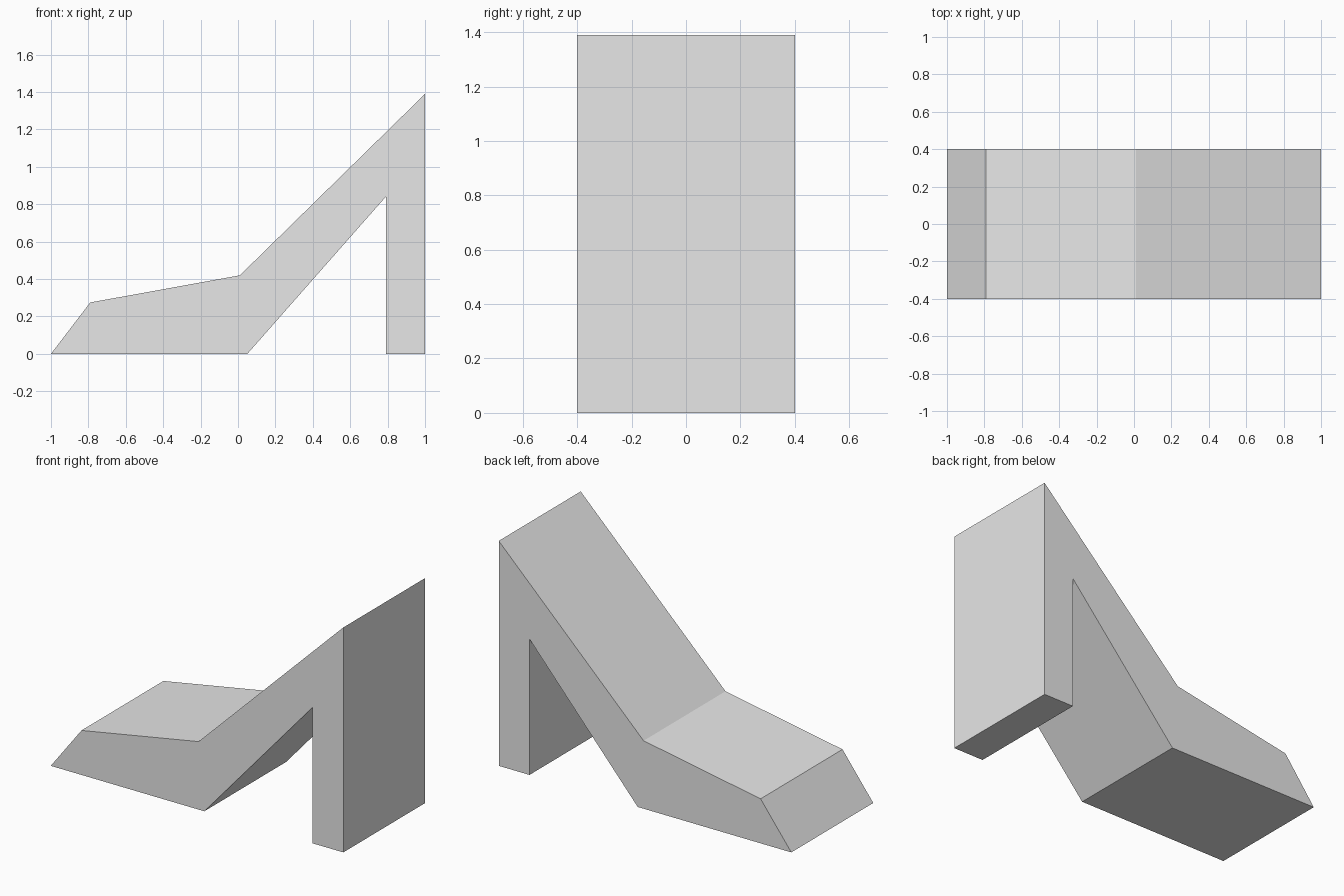
import bpy
import bmesh

cube = bpy.data.objects.get("Cube")
if cube:
    bpy.data.objects.remove(cube, do_unlink=True)

# Plain grey material
grey = bpy.data.materials.new("plain_grey")
grey.use_nodes = True
colour = (0.8, 0.8, 0.8, 1)
grey.diffuse_color = colour
grey.node_tree.nodes["Principled BSDF"].inputs["Base Color"].default_value = colour


def extrude_profile(name, profile, half_width, material):
    """Solid made by sweeping an (x, z) outline along y."""
    bm = bmesh.new()
    face = bm.faces.new([bm.verts.new((x, -half_width, z)) for x, z in profile])
    swept = bmesh.ops.extrude_face_region(bm, geom=[face], use_keep_orig=True)
    verts = [g for g in swept["geom"] if isinstance(g, bmesh.types.BMVert)]
    bmesh.ops.translate(bm, verts=verts, vec=(0, 2 * half_width, 0))
    bmesh.ops.recalc_face_normals(bm, faces=bm.faces)
    mesh = bpy.data.meshes.new(name)
    bm.to_mesh(mesh)
    bm.free()
    mesh.materials.append(material)
    obj = bpy.data.objects.new(name, mesh)
    bpy.context.collection.objects.link(obj)
    return obj


# Wedge-shaped base, sloping arm and upright leg in one outline
outline = [
    (-1, 0), (0.05, 0), (0.79, 0.84), (0.79, 0),
    (1, 0), (1, 1.39), (0.01, 0.42), (-0.79, 0.275),
]
extrude_profile("sloped_block", outline, 0.4, grey)
